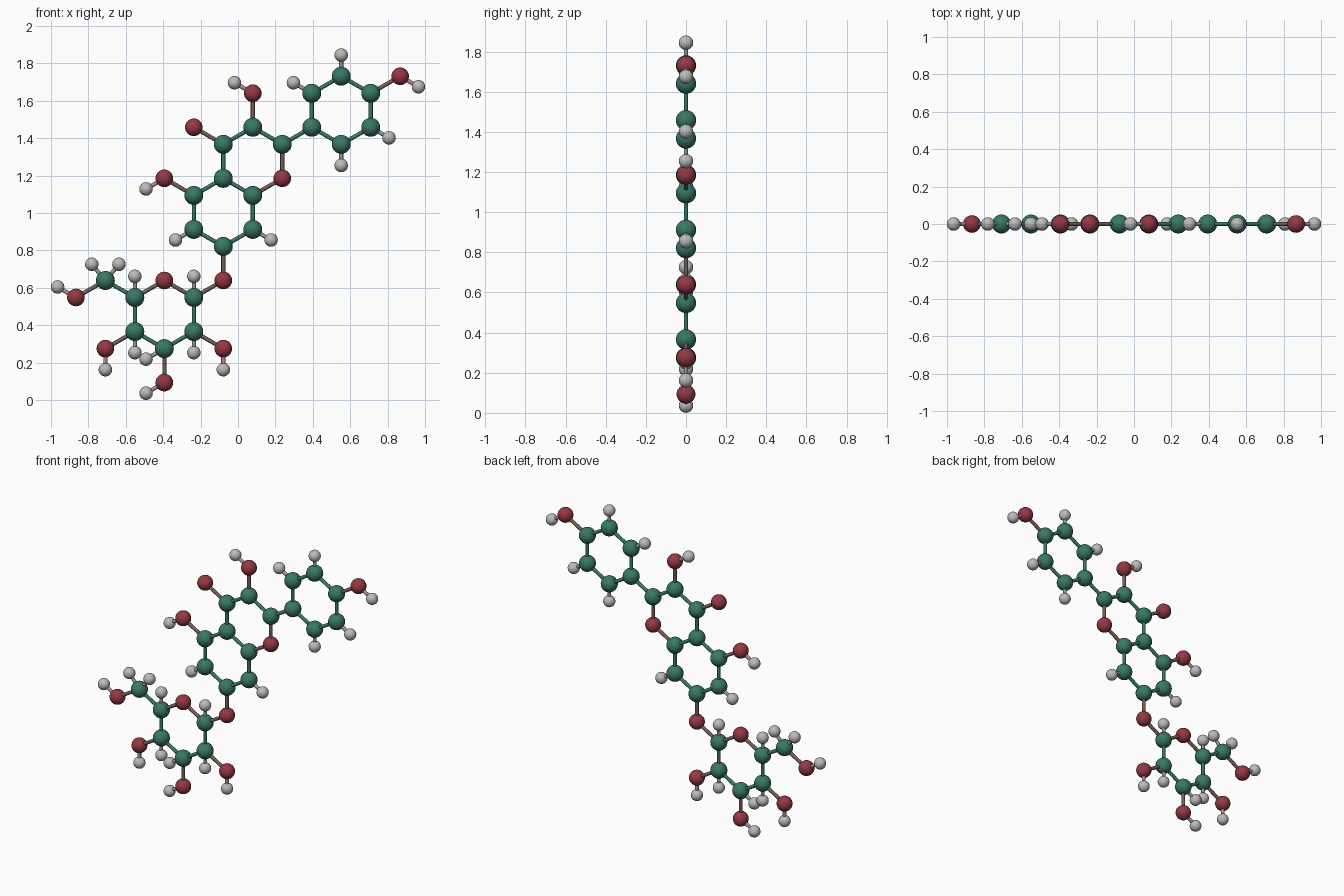
import bpy, bmesh
from math import sin, cos, radians
from mathutils import Vector

if "Cube" in bpy.data.objects:
    bpy.data.objects.remove(bpy.data.objects["Cube"])

BOND, H_BOND, BOND_R = 0.182, 0.113, 0.011
RADIUS = {"C": 0.0505, "O": 0.047, "H": 0.036}
COLOR = {"C": (0.04, 0.19, 0.13), "O": (0.30, 0.04, 0.055), "H": (0.5, 0.5, 0.5)}
WORD = {"C": "carbon", "O": "oxygen", "H": "hydrogen"}


def material(name, rgb):
    m = bpy.data.materials.new(name)
    m.diffuse_color = (*rgb, 1)
    m.use_nodes = True
    m.node_tree.nodes["Principled BSDF"].inputs["Base Color"].default_value = m.diffuse_color
    return m


def finish(me, bm, mat):
    for f in bm.faces:
        f.smooth = True
    bm.to_mesh(me)
    bm.free()
    me.materials.append(mat)
    return me


def place(name, me):
    ob = bpy.data.objects.new(name, me)
    bpy.context.collection.objects.link(ob)
    return ob


# one shared ball per element, one blended bond material per pair
BALL, BOND_MAT = {}, {}
for e in "COH":
    bm = bmesh.new()
    bmesh.ops.create_uvsphere(bm, u_segments=32, v_segments=16, radius=RADIUS[e])
    BALL[e] = finish(bpy.data.meshes.new(WORD[e] + "_ball"), bm, material(WORD[e], COLOR[e]))
for pair in ("CC", "CO", "CH", "HO"):
    a, b = pair
    mix = [(p + q) / 2 for p, q in zip(COLOR[a], COLOR[b])]
    BOND_MAT[pair] = material(f"bond_{WORD[a]}_{WORD[b]}", mix)


def atom(e, pos, part):
    ob = place(f"{part}_{WORD[e]}", BALL[e])
    ob.location = pos
    return e, Vector(pos)


def bond(a, b, part):
    d = b[1] - a[1]
    bm = bmesh.new()
    bmesh.ops.create_cone(bm, segments=16, radius1=BOND_R, radius2=BOND_R, depth=d.length)
    me = finish(bpy.data.meshes.new("bond"), bm, BOND_MAT["".join(sorted(a[0] + b[0]))])
    ob = place(f"{part}_bond", me)
    ob.location = (a[1] + b[1]) / 2
    ob.rotation_euler = d.to_track_quat("Z", "Y").to_euler()


def polar(angle, length):
    return Vector((cos(radians(angle)) * length, 0, sin(radians(angle)) * length))


def grow(src, e, angle, part):
    new = atom(e, src[1] + polar(angle, H_BOND if e == "H" else BOND), part)
    bond(src, new, part)
    return new


def hydroxyl(src, angle, h_angle, part):
    grow(grow(src, "O", angle, part), "H", h_angle, part)


def ring(elements, center, part, shared=None):
    """Hexagon of atoms, clockwise from the top; shared maps index to an existing atom."""
    shared = shared or {}
    r = [shared.get(i) or atom(e, center + polar(90 - 60 * i, BOND), part)
         for i, e in enumerate(elements)]
    for i in range(6):
        j = (i + 1) % 6
        if not (i in shared and j in shared):
            bond(r[i], r[j], part)
    return r


# ring centres on a hexagonal lattice
W = BOND * cos(radians(30))
sugar_c = Vector((0.079 - 3 * W, 0, 0.457))
benzo_c = sugar_c + Vector((2 * W, 0, 3 * BOND))
pyran_c = benzo_c + Vector((W, 0, 1.5 * BOND))
phenyl_c = pyran_c + Vector((3 * W, 0, 1.5 * BOND))

# middle pair of fused rings
pyran = ring("CCOCCC", pyran_c, "middle_ring")
benzo = ring("CCCCCC", benzo_c, "fused_ring", {0: pyran[4], 1: pyran[3]})
grow(pyran[5], "O", 150, "side")
hydroxyl(pyran[0], 90, 150, "middle_hydroxyl")
hydroxyl(benzo[5], 150, 210, "fused_hydroxyl")
grow(benzo[4], "H", 210, "fused_ring")
grow(benzo[2], "H", -30, "fused_ring")

# upper ring
phenyl = ring("CCCCCC", phenyl_c, "upper_ring")
bond(pyran[1], phenyl[4], "upper_link")
for i in (0, 2, 3, 5):
    grow(phenyl[i], "H", 90 - 60 * i, "upper_ring")
hydroxyl(phenyl[1], 30, -30, "upper_hydroxyl")

# lower ring, hung from the bridge oxygen
sugar = ring("OCCCCC", sugar_c, "lower_ring")
bond(grow(benzo[3], "O", 270, "bridge"), sugar[1], "bridge")
for i, angle in ((1, 90), (5, 90), (2, 270), (4, 270), (3, 210)):
    grow(sugar[i], "H", angle, "lower_ring")
for i, angle, h_angle in ((2, -30, 270), (3, 270, 210), (4, 210, 270)):
    hydroxyl(sugar[i], angle, h_angle, "lower_hydroxyl")

# side arm of the lower ring
arm = grow(sugar[5], "C", 150, "arm")
for angle in (50, 130):
    grow(arm, "H", angle, "arm")
hydroxyl(arm, 210, 150, "arm_hydroxyl")
